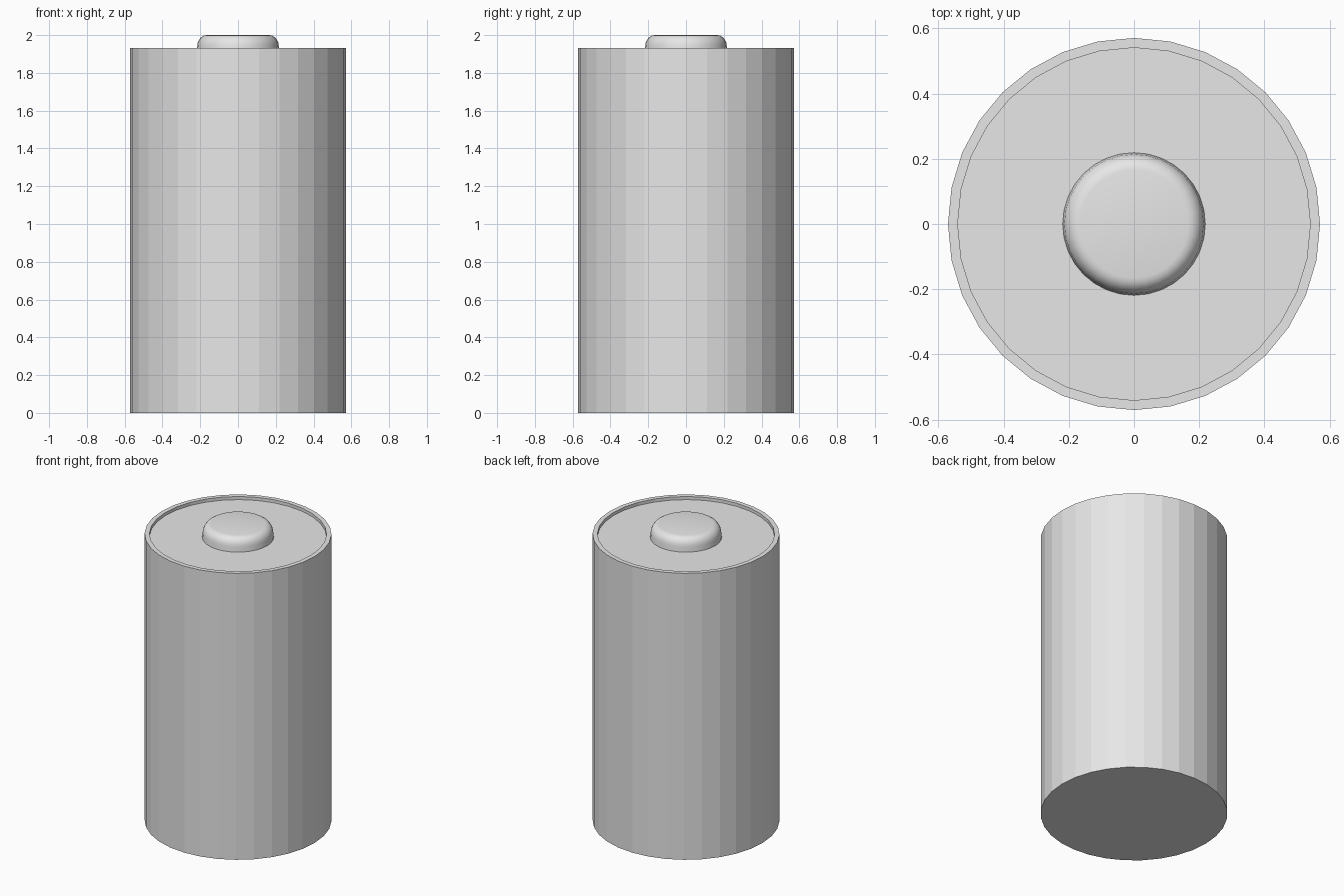
import bpy, bmesh, math

if "Cube" in bpy.data.objects:
    bpy.data.objects.remove(bpy.data.objects["Cube"])

SIDES = 32

grey = bpy.data.materials.new("light_grey")
grey.diffuse_color = (0.8, 0.8, 0.8, 1.0)
grey.use_nodes = True
grey.node_tree.nodes["Principled BSDF"].inputs["Base Color"].default_value = grey.diffuse_color


def lathe(name, profile, cap_start=False):
    """Spin (radius, z) points round z; the last ring is always capped."""
    bm = bmesh.new()
    rings = [[bm.verts.new((r * math.cos(2 * math.pi * i / SIDES),
                            r * math.sin(2 * math.pi * i / SIDES), z))
              for i in range(SIDES)] for r, z in profile]
    for a, b in zip(rings, rings[1:]):
        for i in range(SIDES):
            j = (i + 1) % SIDES
            bm.faces.new((a[i], a[j], b[j], b[i]))
    bm.faces.new(rings[-1])
    if cap_start:
        bm.faces.new(rings[0][::-1])
    mesh = bpy.data.meshes.new(name)
    bm.to_mesh(mesh)
    bm.free()
    mesh.materials.append(grey)
    obj = bpy.data.objects.new(name, mesh)
    bpy.context.collection.objects.link(obj)
    return obj


# Can with a thin rim and a sunken top
FLOOR = 1.91
lathe("battery_can", [(0.571, 0), (0.571, 1.931), (0.541, 1.931), (0.541, FLOOR)], True)

# Rounded terminal button
bevel, steps = 0.05, 5
profile = [(0.219, FLOOR), (0.216, 1.94)]
for k in range(1, steps + 1):
    t = math.pi / 2 * k / steps
    profile.append((0.166 + bevel * math.cos(t), 1.94 + 0.06 * math.sin(t)))
button = lathe("terminal_button", profile)

# Smooth the button only
bpy.context.view_layer.objects.active = button
button.select_set(True)
bpy.ops.object.shade_smooth_by_angle(angle=math.radians(30))
